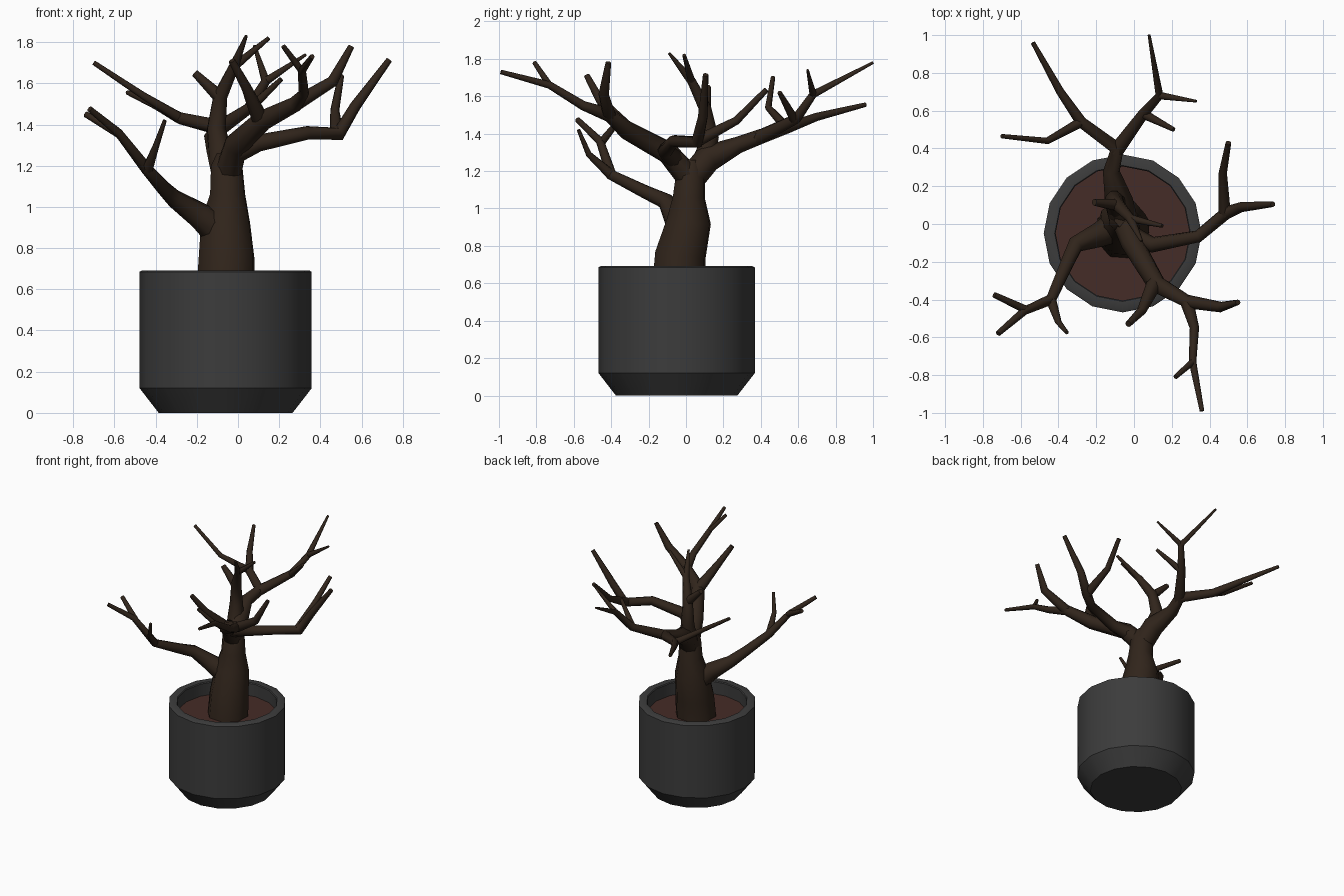
import bpy, math


def material(name, rgb):
    m = bpy.data.materials.new(name)
    m.diffuse_color = (*rgb, 1)
    return m


def smooth(ob, angle):
    bpy.ops.object.select_all(action='DESELECT')
    ob.select_set(True)
    bpy.context.view_layer.objects.active = ob
    bpy.ops.object.shade_smooth_by_angle(angle=math.radians(angle))


def lathe(name, profile, mat, sides=16, center=(-0.06, -0.05)):
    verts, faces = [], []
    for r, z in profile:
        for i in range(sides):
            a = 2 * math.pi * i / sides
            verts.append((center[0] + r * math.cos(a), center[1] + r * math.sin(a), z))
    for k in range(len(profile) - 1):
        for i in range(sides):
            j = (i + 1) % sides
            faces.append((k * sides + i, k * sides + j, (k + 1) * sides + j, (k + 1) * sides + i))
    last = (len(profile) - 1) * sides
    faces.append(tuple(reversed(range(sides))))
    faces.append(tuple(range(last, last + sides)))
    me = bpy.data.meshes.new(name)
    me.from_pydata(verts, [], faces)
    ob = bpy.data.objects.new(name, me)
    bpy.context.collection.objects.link(ob)
    me.materials.append(mat)
    smooth(ob, 35)
    return ob


def limbs(name, paths, mat):
    """Tapered tubes; each path is a list of (x, y, z, radius)."""
    cu = bpy.data.curves.new(name, 'CURVE')
    cu.dimensions = '3D'
    cu.bevel_depth = 1.0
    cu.bevel_resolution = 2
    cu.use_fill_caps = True
    for path in paths:
        sp = cu.splines.new('POLY')
        sp.points.add(len(path) - 1)
        for p, (x, y, z, r) in zip(sp.points, path):
            p.co = (x, y, z, 1)
            p.radius = r
    cu.materials.append(mat)
    ob = bpy.data.objects.new(name, cu)
    bpy.context.collection.objects.link(ob)
    bpy.ops.object.select_all(action='DESELECT')
    ob.select_set(True)
    bpy.context.view_layer.objects.active = ob
    bpy.ops.object.convert(target='MESH')
    smooth(bpy.context.object, 50)


bark = material("bark", (0.03, 0.018, 0.011))
clay = material("dark_clay", (0.045, 0.045, 0.045))
earth = material("earth", (0.06, 0.025, 0.02))

# Pot with chamfered foot and hollow top, and its soil
lathe("pot", [(0.325, 0), (0.418, 0.12), (0.418, 0.685), (0.405, 0.692),
              (0.36, 0.692), (0.355, 0.685), (0.355, 0.56)], clay)
lathe("soil", [(0.357, 0.55), (0.357, 0.59)], earth)

# Trunk
limbs("trunk", [[(-.06, -.04, .57, .15), (-.055, -.03, .75, .143), (-.06, .015, .93, .125),
                 (-.05, .015, 1.06, .09), (-.055, .025, 1.2, .08), (-.055, .03, 1.26, .05)]], bark)

# Low left branch
limbs("left_branch", [
    [(-.07, 0, .86, .09), (-.19, -.06, .96, .065), (-.31, -.11, 1.04, .045),
     (-.36, -.22, 1.09, .037), (-.44, -.4, 1.18, .03), (-.58, -.46, 1.36, .022), (-.72, -.58, 1.475, .015)],
    [(-.44, -.4, 1.18, .028), (-.40, -.52, 1.29, .017), (-.355, -.575, 1.42, .01)],
    [(-.57, -.455, 1.35, .022), (-.74, -.375, 1.45, .015)]], bark)

# Rear branch and its two forks
limbs("rear_branch", [
    [(-.055, .02, 1.15, .075), (-.08, .12, 1.27, .075), (-.12, .28, 1.34, .045), (-.09, .4, 1.385, .04),
     (-.28, .54, 1.43, .03), (-.39, .7, 1.49, .022), (-.535, .96, 1.555, .012)],
    [(-.28, .54, 1.43, .027), (-.46, .44, 1.54, .018), (-.7, .465, 1.7, .012)],
    [(-.1, .38, 1.375, .04), (.055, .59, 1.48, .028), (.135, .68, 1.61, .022), (.08, 1, 1.78, .008)],
    [(.135, .68, 1.61, .02), (.33, .65, 1.74, .007)],
    [(.055, .58, 1.475, .025), (.21, .5, 1.62, .012)]], bark)

# Central upright branch
limbs("top_branch", [
    [(-.08, .08, 1.22, .065), (-.105, .13, 1.38, .048), (-.085, .1, 1.54, .036),
     (-.02, .03, 1.68, .025), (.04, -.09, 1.83, .008)],
    [(-.085, .1, 1.53, .033), (-.21, .115, 1.65, .018)],
    [(-.02, .03, 1.68, .022), (.15, -.01, 1.82, .01)]], bark)

# Front branch and its forks
limbs("front_branch", [
    [(-.05, .02, 1.16, .07), (-.01, -.1, 1.3, .06), (.12, -.32, 1.42, .05), (.28, -.41, 1.5, .038),
     (.32, -.55, 1.55, .025), (.31, -.73, 1.66, .02), (.36, -.99, 1.73, .012)],
    [(.28, -.41, 1.5, .036), (.46, -.44, 1.61, .028), (.55, -.415, 1.78, .015)],
    [(.31, -.73, 1.66, .018), (.22, -.81, 1.78, .012)],
    [(.11, -.31, 1.42, .042), (.04, -.46, 1.58, .025), (-.03, -.53, 1.71, .017)]], bark)

# Right branch and its fork
limbs("right_branch", [
    [(-.02, -.06, 1.26, .055), (.1, -.11, 1.31, .042), (.34, -.065, 1.36, .033), (.49, .06, 1.355, .035),
     (.57, .09, 1.49, .027), (.735, .105, 1.715, .015)],
    [(.48, .05, 1.355, .033), (.47, .27, 1.47, .022), (.5, .43, 1.635, .015)]], bark)
